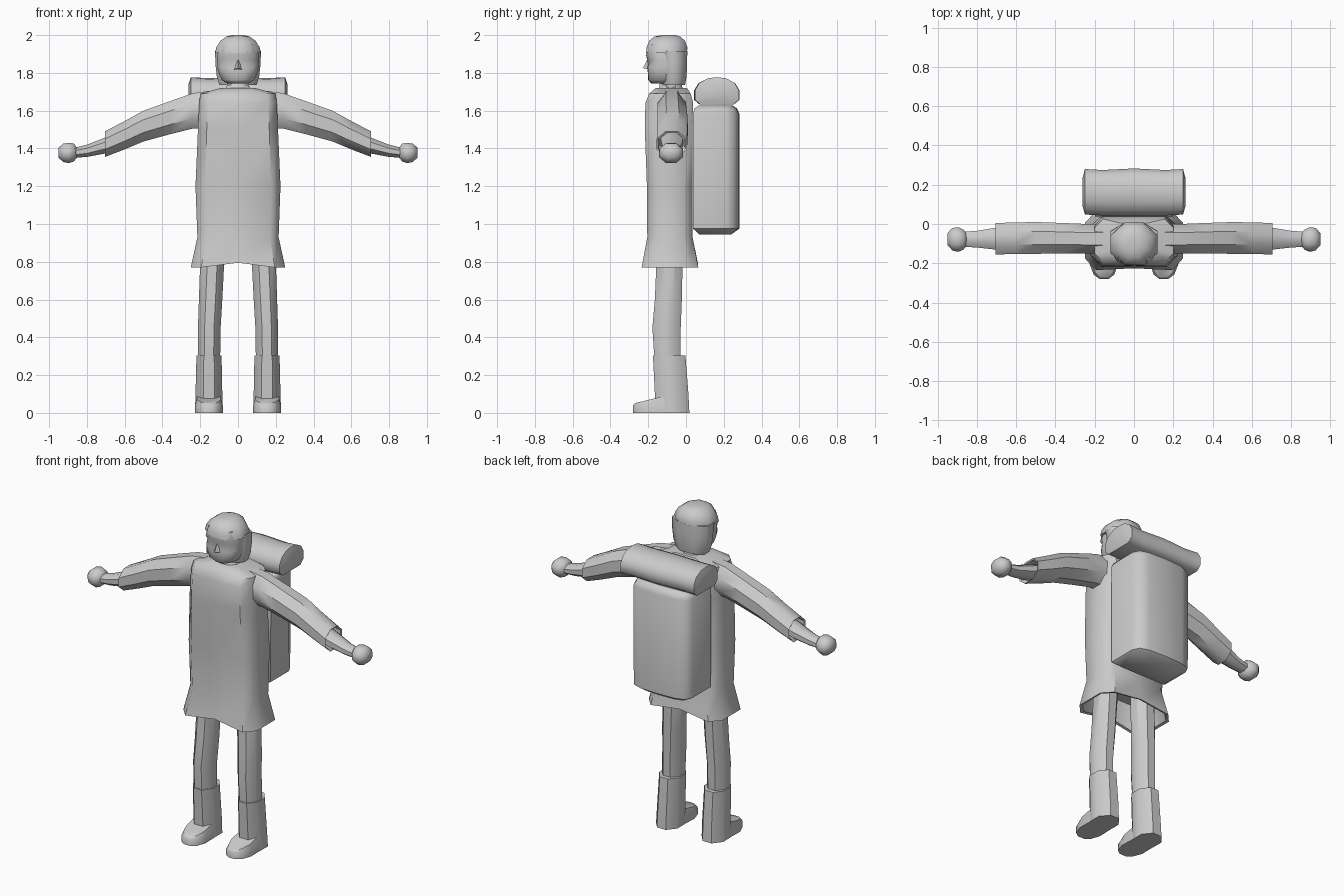
import bpy, bmesh, math
from mathutils import Vector

grey = bpy.data.materials.new("light grey")
grey.diffuse_color = (0.6, 0.6, 0.6, 1)

# unit cross-sections, counter-clockwise
BOXY = [(0, -1), (.78, -1), (1, -.6), (1, .6), (.78, 1), (0, 1),
        (-.78, 1), (-1, .6), (-1, -.6), (-.78, -1)]
OCT = [(math.cos(math.radians(22.5 + 45 * i)) * 1.082,
        math.sin(math.radians(22.5 + 45 * i)) * 1.082) for i in range(8)]
ROUND = [(math.cos(math.tau * i / 12), math.sin(math.tau * i / 12)) for i in range(12)]


def loft(name, shape, axis, rings, caps=(True, True), mirror=False, angle=40, edit=None):
    """rings: (position on axis, min a, max a, min b, max b); axis z -> a=x b=y, axis x -> a=y b=z"""
    bm = bmesh.new()
    loops = []
    for p, a0, a1, b0, b1 in rings:
        loop = []
        for u, v in shape:
            a, b = (a0 + a1) / 2 + u * (a1 - a0) / 2, (b0 + b1) / 2 + v * (b1 - b0) / 2
            loop.append(bm.verts.new((a, b, p) if axis == 'z' else (p, a, b)))
        loops.append(loop)
    n = len(shape)
    for lo, hi in zip(loops, loops[1:]):
        for i in range(n):
            bm.faces.new((lo[i], lo[(i + 1) % n], hi[(i + 1) % n], hi[i]))
    if caps[0]:
        bm.faces.new(loops[0][::-1])
    if caps[1]:
        bm.faces.new(loops[-1])
    if edit:
        edit(bm, loops)
    return finish(name, bm, mirror, angle)


def finish(name, bm, mirror=False, angle=40):
    bmesh.ops.recalc_face_normals(bm, faces=bm.faces)
    me = bpy.data.meshes.new(name)
    bm.to_mesh(me)
    bm.free()
    me.materials.append(grey)
    ob = bpy.data.objects.new(name, me)
    bpy.context.collection.objects.link(ob)
    bpy.ops.object.select_all(action='DESELECT')
    ob.select_set(True)
    bpy.context.view_layer.objects.active = ob
    bpy.ops.object.shade_smooth_by_angle(angle=math.radians(angle))
    if mirror:
        m = ob.modifiers.new("mirror", 'MIRROR')
        m.use_mirror_merge = False
    return ob


# coat with hollow flared skirt and a small centre slit
def slit(bm, loops):
    for loop in loops[1:3]:
        for i in (0, 5):
            loop[i].co.z += 0.025
            loop[i].co.y *= 0.96


loft("coat", BOXY, 'z', [
    (.92, -.20, .20, -.19, .02), (.775, -.235, .235, -.22, .05),
    (.77, -.25, .25, -.235, .065), (.93, -.215, .215, -.205, .035),
    (1.2, -.225, .225, -.207, .035), (1.5, -.212, .212, -.218, .035),
    (1.64, -.205, .205, -.215, .038), (1.69, -.20, .20, -.195, .025),
    (1.72, -.09, .09, -.16, .005)], angle=45, edit=slit)

# sleeves, hollow at the cuff
loft("sleeve", OCT, 'x', [
    (.15, -.15, 0, 1.51, 1.705), (.24, -.15, 0, 1.505, 1.692), (.36, -.15, .005, 1.475, 1.65),
    (.50, -.152, .01, 1.437, 1.60), (.60, -.153, .008, 1.395, 1.545), (.705, -.155, .005, 1.355, 1.49),
    (.70, -.147, -.003, 1.363, 1.482), (.64, -.14, -.01, 1.39, 1.49)], mirror=True)

# forearm and fist
loft("forearm", OCT, 'x', [
    (.62, -.135, -.015, 1.395, 1.49), (.71, -.13, -.02, 1.372, 1.455),
    (.80, -.12, -.035, 1.355, 1.42), (.88, -.115, -.04, 1.35, 1.40)], mirror=True)
loft("fist", OCT, 'x', [
    (.85, -.105, -.05, 1.355, 1.40), (.868, -.13, -.03, 1.332, 1.425), (.895, -.142, -.016, 1.322, 1.43),
    (.925, -.135, -.02, 1.328, 1.425), (.949, -.11, -.045, 1.35, 1.405)], mirror=True, angle=60)

# legs
loft("leg", OCT, 'z', [
    (.25, .095, .213, -.165, -.03), (.45, .092, .212, -.178, -.028),
    (.60, .083, .207, -.165, -.022), (.95, .065, .195, -.15, -.015)], mirror=True)

# boots: shaft and foot
loft("boot_shaft", OCT, 'z', [
    (0, .083, .228, -.16, .018), (.10, .083, .225, -.165, .013), (.305, .087, .22, -.175, -.003)], mirror=True)
FOOT = [(.085, -.06), (.08, -.20), (.10, -.258), (.13, -.28), (.175, -.28),
        (.205, -.258), (.228, -.20), (.225, -.06)]
bm = bmesh.new()
levels = []
for k in range(3):
    s = (1, 1, .86)[k]
    levels.append([bm.verts.new((.155 + (x - .155) * s, -.06 + (y + .06) * (1, 1, .95)[k],
                   (0, .04, .052 + .05 * (y + .28) / .22)[k])) for x, y in FOOT])
for lo, hi in zip(levels, levels[1:]):
    for i in range(8):
        bm.faces.new((lo[i], lo[(i + 1) % 8], hi[(i + 1) % 8], hi[i]))
bm.faces.new(levels[0])
bm.faces.new(levels[-1])
finish("boot_foot", bm, True)

# neck and collar
loft("neck", OCT, 'z', [(1.69, -.095, .095, -.16, 0), (1.725, -.06, .06, -.14, -.02),
                        (1.80, -.055, .055, -.135, -.02)])

# face with brow, nose and chin
FACE = [(0, -1), (.35, -.97), (.75, -.75), (.95, -.2), (.9, .9),
        (-.9, .9), (-.95, -.2), (-.75, -.75), (-.35, -.97)]


def sockets(bm, loops):
    for i in (1, 2, 7, 8):
        loops[4][i].co.y += .012


loft("face", FACE, 'z', [
    (1.745, -.06, .06, -.185, -.06), (1.762, -.09, .09, -.20, -.06), (1.80, -.108, .108, -.202, -.05),
    (1.83, -.114, .114, -.205, -.05), (1.868, -.116, .116, -.205, -.05),
    (1.892, -.116, .116, -.211, -.05), (1.95, -.10, .10, -.20, -.05)], angle=50, edit=sockets)
bm = bmesh.new()
nose = [bm.verts.new(c) for c in ((0, -.198, 1.885), (-.024, -.198, 1.818), (.024, -.198, 1.818),
                                  (0, -.228, 1.825))]
for f in ((0, 1, 3), (0, 3, 2), (1, 2, 3)):
    bm.faces.new([nose[i] for i in f])
finish("nose", bm, angle=70)

# hair: fringe cap on top and bob around back and sides
loft("hair_cap", OCT, 'z', [
    (1.905, -.121, .121, -.211, .006), (1.935, -.115, .115, -.209, .007),
    (1.97, -.093, .093, -.195, -.005), (1.992, -.062, .062, -.168, -.03),
    (2.0, -.032, .032, -.13, -.055)], angle=60)
loft("hair_bob", OCT, 'z', [
    (1.735, -.098, .098, -.125, -.005), (1.78, -.112, .112, -.132, .003),
    (1.85, -.12, .12, -.135, .006), (1.915, -.121, .121, -.15, .007)], angle=60)

# backpack
PACK = [(-1, -1), (1, -1), (1, .45), (.9, .8), (.6, .96), (0, 1), (-.6, .96), (-.9, .8), (-1, .45)]
loft("backpack", PACK, 'z', [
    (.945, -.15, .15, .07, .24), (.975, -.195, .195, .038, .282), (1.585, -.198, .198, .038, .282),
    (1.612, -.185, .185, .045, .27), (1.628, -.15, .15, .07, .245)], angle=50)

# rolled blanket on top of the pack
ROLL = [(-.75, -1), (.75, -1), (1, -.65), (1, .05), (.8, .6), (.4, .93), (0, 1),
        (-.4, .93), (-.8, .6), (-1, .05), (-1, -.65)]
half = [(.262, .09, .235, 1.66, 1.74), (.25, .048, .28, 1.632, 1.777),
        (.16, .044, .275, 1.632, 1.772), (0, .043, .283, 1.632, 1.776)]
rings = [(-r[0],) + r[1:] for r in half] + half[-2::-1]
loft("bedroll", ROLL, 'x', rings, angle=55)
